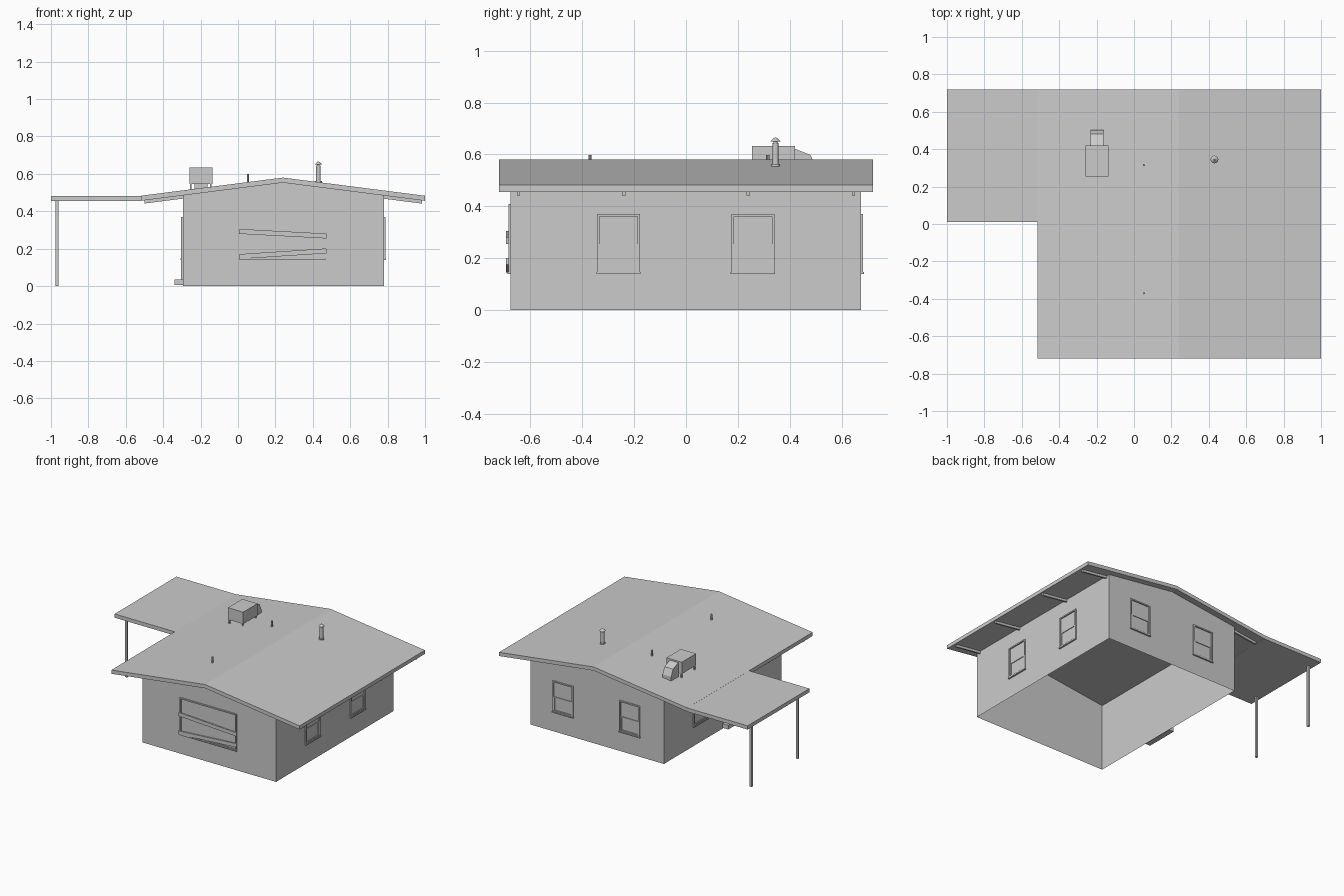
import bpy
import bmesh
from math import pi
from mathutils import Matrix, Vector

cube = bpy.data.objects.get("Cube")
if cube:
    bpy.data.objects.remove(cube)

grey = bpy.data.materials.new("plain grey")
grey.use_nodes = True
grey.diffuse_color = (0.6, 0.6, 0.6, 1)
grey.node_tree.nodes["Principled BSDF"].inputs["Base Color"].default_value = (0.6, 0.6, 0.6, 1)

RIDGE_X, RIDGE_Z, EAVE_X, EAVE_Z = 0.24, 0.58, 1.0, 0.483
SLOPE = (RIDGE_Z - EAVE_Z) / (EAVE_X - RIDGE_X)
THICK = 0.027
WALL_L, WALL_R, WALL_F, WALL_B = -0.295, 0.78, -0.677, 0.675
ROOF_Y = 0.72


def roof_z(x):
    return RIDGE_Z - abs(x - RIDGE_X) * SLOPE


def finish(name, bm, matrix=None):
    bmesh.ops.recalc_face_normals(bm, faces=bm.faces)
    mesh = bpy.data.meshes.new(name)
    bm.to_mesh(mesh)
    bm.free()
    mesh.materials.append(grey)
    ob = bpy.data.objects.new(name, mesh)
    bpy.context.collection.objects.link(ob)
    if matrix:
        ob.matrix_world = matrix
    return ob


def add_box(bm, lo, hi, turn=0):
    lo, hi = Vector(lo), Vector(hi)
    m = Matrix.Translation((lo + hi) / 2) @ Matrix.Rotation(turn, 4, "Y")
    bmesh.ops.create_cube(bm, size=1, matrix=m @ Matrix.Diagonal((*(hi - lo), 1)))


def box(name, lo, hi, matrix=None, turn=0):
    bm = bmesh.new()
    add_box(bm, lo, hi, turn)
    return finish(name, bm, matrix)


def prism(name, points, offset):
    """Extrude a closed outline along an offset."""
    bm = bmesh.new()
    face = bm.faces.new([bm.verts.new(p) for p in points])
    new = bmesh.ops.extrude_face_region(bm, geom=[face], use_keep_orig=True)["geom"]
    bmesh.ops.translate(bm, vec=offset, verts=[v for v in new if isinstance(v, bmesh.types.BMVert)])
    return finish(name, bm)


def tube(name, x, y, z0, z1, r0, r1=None, sides=12):
    bm = bmesh.new()
    bmesh.ops.create_cone(bm, cap_ends=True, segments=sides, radius1=r0, radius2=r0 if r1 is None else r1,
                          depth=z1 - z0, matrix=Matrix.Translation((x, y, (z0 + z1) / 2)))
    return finish(name, bm)


def frame(name, wall, u0, u1, z0, z1, width, depth):
    """Rectangular frame; local x runs along the wall, local -y points outward."""
    bm = bmesh.new()
    for a in (u0, u1 - width):
        add_box(bm, (a, -depth, z0), (a + width, 0, z1))
    for b in (z0, z1 - width):
        add_box(bm, (u0 + width, -depth, b), (u1 - width, 0, b + width))
    return finish(name, bm, wall)


def window(name, wall, centre, width=0.165, z0=0.145, z1=0.37):
    a, b = centre - width / 2, centre + width / 2
    frame(name + "_frame", wall, a, b, z0, z1, 0.009, 0.008)
    frame(name + "_lower_sash", wall, a + 0.009, b - 0.009, z0 + 0.006, 0.255, 0.008, 0.005)
    box(name + "_sill", (a - 0.003, -0.012, z0 - 0.005), (b + 0.003, 0, z0 + 0.002), wall)


# Wall placements: front, right, back and left faces
front = Matrix.Translation((0, WALL_F, 0))
side_right = Matrix.Translation((WALL_R, 0, 0)) @ Matrix.Rotation(pi / 2, 4, "Z")
back = Matrix.Translation((0, WALL_B, 0)) @ Matrix.Rotation(pi, 4, "Z")
side_left = Matrix.Translation((WALL_L, 0, 0)) @ Matrix.Rotation(-pi / 2, 4, "Z")

# Gabled walls, open underneath and under the roof
outline = [(WALL_L, 0), (WALL_R, 0), (WALL_R, roof_z(WALL_R) - THICK),
           (RIDGE_X, RIDGE_Z - THICK), (WALL_L, roof_z(WALL_L) - THICK)]
walls = prism("walls", [(x, WALL_F, z) for x, z in outline], (0, WALL_B - WALL_F, 0))
bm = bmesh.new()
bm.from_mesh(walls.data)
bmesh.ops.delete(bm, geom=[f for f in bm.faces if abs(f.normal.z) > 0.5], context="FACES_ONLY")
bm.to_mesh(walls.data)
bm.free()

# Main roof and flat carport roof
left_eave = -0.515
top = [(left_eave, roof_z(left_eave)), (RIDGE_X, RIDGE_Z), (EAVE_X, EAVE_Z)]
outline = top + [(x, z - THICK) for x, z in reversed(top)]
prism("main_roof", [(x, -ROOF_Y, z) for x, z in outline], (0, 2 * ROOF_Y, 0))
box("carport_roof", (-1, 0.01, EAVE_Z - THICK), (left_eave, ROOF_Y, EAVE_Z))
for i, y in enumerate((0.1, 0.63)):
    box(f"carport_post_{i}", (-0.975, y - 0.008, 0), (-0.959, y + 0.008, EAVE_Z - THICK))

# Rafter tails under both eaves
for i, y in enumerate((-0.645, -0.24, 0.24, 0.645)):
    for side, x0, x1 in (("left", WALL_L, left_eave + 0.015), ("right", WALL_R, EAVE_X - 0.015)):
        pts = [(x0, roof_z(x0) - THICK), (x1, roof_z(x1) - THICK)]
        pts += [(x, z - 0.017) for x, z in reversed(pts)]
        prism(f"{side}_rafter_tail_{i}", [(x, y - 0.006, z) for x, z in pts], (0, 0.012, 0))

# Sash windows
for i, y in enumerate((-0.26, 0.258)):
    window(f"right_window_{i}", side_right, y)
for i, x in enumerate((0.515, -0.022)):
    window(f"back_window_{i}", back, -x)
window("left_window", side_left, -0.258)

# Front picture window with two crooked boards
frame("front_window_frame", front, 0.01, 0.465, 0.145, 0.41, 0.009, 0.008)
box("front_window_sill", (0.007, -0.012, 0.14), (0.468, 0, 0.147), front)
box("upper_board", (0.007, -0.017, 0.267), (0.473, -0.008, 0.293), front, 0.053)
box("lower_board", (0.007, -0.017, 0.16), (0.473, -0.008, 0.186), front, -0.065)

# Side door and step
frame("door_frame", side_left, 0.02, 0.21, 0.035, 0.37, 0.01, 0.01)
box("door_panel", (0.03, -0.005, 0.04), (0.2, 0, 0.36), side_left)
box("door_step", (-0.34, -0.24, 0.005), (WALL_L, 0.0, 0.035))

# Rooftop cooler with legs and downward duct
box("cooler_body", (-0.26, 0.255, 0.547), (-0.137, 0.42, 0.633))
for i, x in enumerate((-0.256, -0.149)):
    for j, y in enumerate((0.259, 0.408)):
        box(f"cooler_leg_{i}_{j}", (x, y, roof_z(x) - 0.005), (x + 0.008, y + 0.008, 0.547))
duct = [(0.42, 0.622), (0.48, 0.598), (0.502, 0.55), (0.502, 0.51), (0.42, 0.51)]
prism("cooler_duct", [(-0.232, y, z) for y, z in duct], (0.069, 0, 0))

# Flue with conical cap, and two vent pipes
tube("flue_pipe", 0.43, 0.345, 0.55, 0.645, 0.012)
tube("flue_flange", 0.43, 0.345, 0.55, 0.563, 0.018)
tube("flue_neck", 0.43, 0.345, 0.645, 0.652, 0.007)
tube("flue_cap", 0.43, 0.345, 0.65, 0.665, 0.021, 0.004)
for i, y in enumerate((-0.37, 0.315)):
    tube(f"vent_pipe_{i}", 0.053, y, 0.545, 0.598, 0.006, sides=8)
